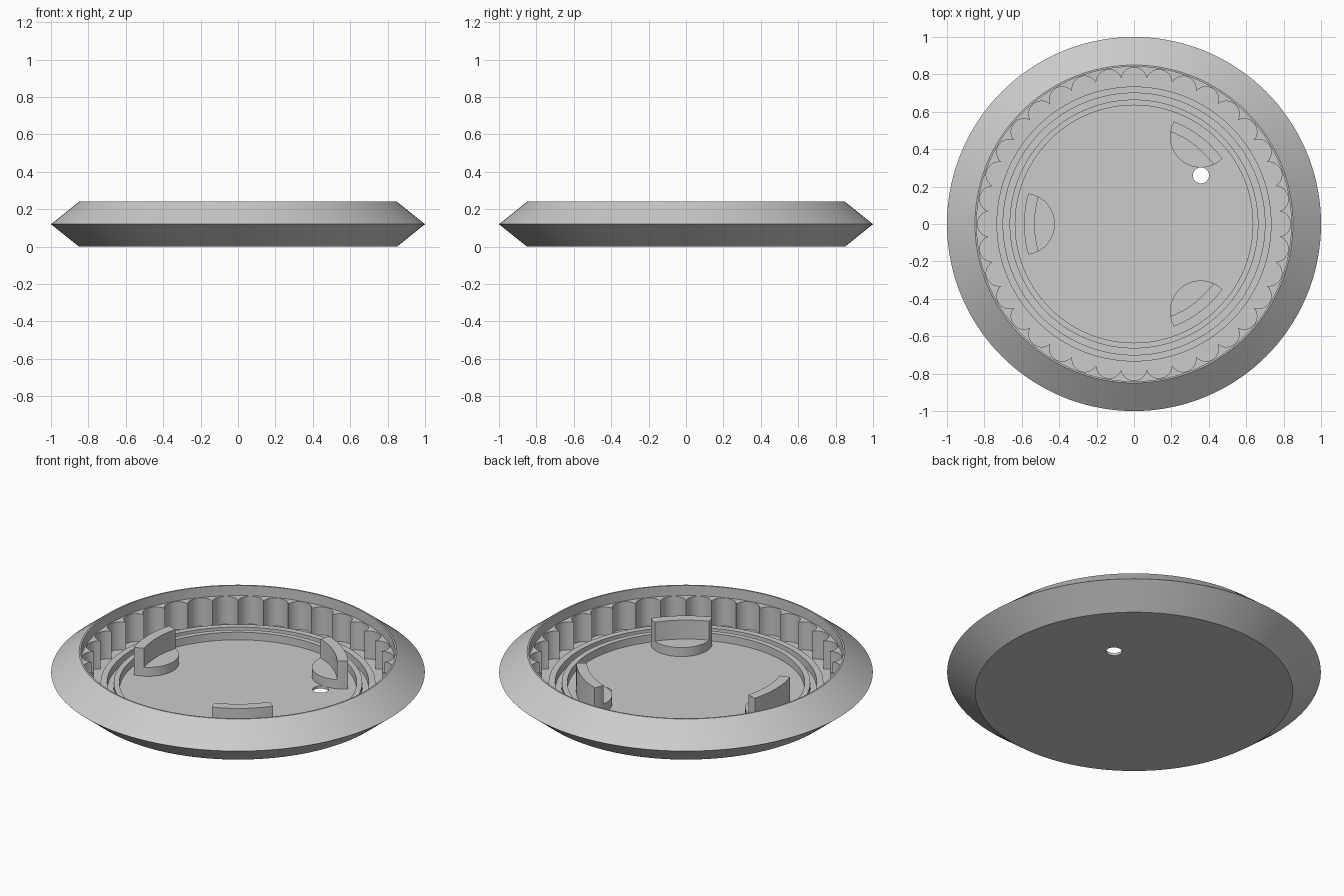
import bpy, bmesh, math

cube = bpy.data.objects.get("Cube")
if cube:
    bpy.data.objects.remove(cube, do_unlink=True)

FLOOR, RIDGE, TOOTH, TOP = 0.015, 0.06, 0.18, 0.24
SEGMENTS, TEETH = 144, 36

grey = bpy.data.materials.new("plain grey")
grey.use_nodes = True
colour = (0.6, 0.6, 0.6, 1)
grey.diffuse_color = colour
grey.node_tree.nodes["Principled BSDF"].inputs["Base Color"].default_value = colour


def finish(name, bm):
    bmesh.ops.remove_doubles(bm, verts=bm.verts, dist=0.00001)
    bmesh.ops.recalc_face_normals(bm, faces=bm.faces)
    mesh = bpy.data.meshes.new(name)
    bm.to_mesh(mesh)
    bm.free()
    obj = bpy.data.objects.new(name, mesh)
    bpy.context.collection.objects.link(obj)
    mesh.materials.append(grey)
    return obj


def smooth(obj):
    bpy.ops.object.select_all(action='DESELECT')
    obj.select_set(True)
    bpy.context.view_layer.objects.active = obj
    bpy.ops.object.shade_smooth_by_angle(angle=math.radians(25))


def polar(r, a):
    return r * math.cos(a), r * math.sin(a)


def lathe(name, profile):
    """Spin a radius/height profile around the z axis."""
    bm = bmesh.new()
    verts = [bm.verts.new((r, 0, z)) for r, z in profile]
    edges = [bm.edges.new(pair) for pair in zip(verts, verts[1:])]
    bmesh.ops.spin(bm, geom=verts + edges, cent=(0, 0, 0), axis=(0, 0, 1),
                   angle=math.tau, steps=SEGMENTS, use_merge=True)
    return finish(name, bm)


def prism(name, outline, z0, z1):
    """Extrude a flat outline upward."""
    bm = bmesh.new()
    face = bm.faces.new([bm.verts.new((x, y, z0)) for x, y in outline])
    new = bmesh.ops.extrude_face_region(bm, geom=[face])["geom"]
    bmesh.ops.translate(bm, vec=(0, 0, z1 - z0),
                        verts=[v for v in new if isinstance(v, bmesh.types.BMVert)])
    return finish(name, bm)


# Bevelled dish with two concentric ridges on its floor
dish = lathe("dish", [
    (0, 0), (0.85, 0), (1, TOP / 2), (0.85, TOP), (0.841, TOP), (0.841, FLOOR),
    (0.735, FLOOR), (0.735, RIDGE), (0.70, RIDGE), (0.70, FLOOR),
    (0.665, FLOOR), (0.665, RIDGE), (0.635, RIDGE), (0.635, FLOOR), (0, FLOOR)])

# Small round hole through the floor
bm = bmesh.new()
bmesh.ops.create_cone(bm, cap_ends=True, segments=32, radius1=0.043, radius2=0.043, depth=0.2)
bmesh.ops.translate(bm, vec=(0.358, 0.26, 0), verts=bm.verts)
cutter = finish("hole_cutter", bm)
cutter.hide_render = True
cut = dish.modifiers.new("hole", 'BOOLEAN')
cut.operation, cut.solver, cut.object = 'DIFFERENCE', 'EXACT', cutter
bpy.context.view_layer.objects.active = dish
bpy.ops.object.modifier_apply(modifier=cut.name)
bpy.data.objects.remove(cutter, do_unlink=True)
smooth(dish)

# Scalloped grip ring inside the wall
STEPS, SPREAD = 12, math.radians(80)
rows = []
for t in range(TEETH):
    turn = t * math.tau / TEETH
    for s in range(STEPS):
        a = SPREAD * (2 * s / STEPS - 1)
        x, y = 0.768 + 0.069 * math.cos(a), 0.069 * math.sin(a)
        rows.append((math.hypot(x, y), turn + math.atan2(y, x)))
bm = bmesh.new()
loops = []
for r, a in rows:
    corners = [(r, FLOOR - 0.005), (r, TOOTH), (0.846, TOOTH), (0.846, FLOOR - 0.005)]
    loops.append([bm.verts.new((*polar(rad, a), z)) for rad, z in corners])
for here, there in zip(loops, loops[1:] + loops[:1]):
    for i in range(4):
        j = (i + 1) % 4
        bm.faces.new((here[i], there[i], there[j], here[j]))
smooth(finish("scalloped_ring", bm))


# Three clips: a half-round foot with a taller curved wall at its back
OUTER, INNER, FOOT = 0.588, 0.531, 0.165


def arc(radius, half, turn, count=16):
    return [polar(radius, turn + half * (2 * i / count - 1)) for i in range(count + 1)]


def half_angle(radius):
    """Half angle at which a centred circle meets the foot circle."""
    return math.acos((radius ** 2 + OUTER ** 2 - FOOT ** 2) / (2 * radius * OUTER))


def foot_arc(turn, low, high, count):
    """Points along the foot circle, angles measured from the dish centre."""
    cx, cy = polar(OUTER, turn)
    points = []
    for i in range(count + 1):
        x, y = polar(FOOT, turn + low + (high - low) * i / count)
        points.append((cx + x, cy + y))
    return points


def foot_angle(radius):
    h = half_angle(radius)
    return math.atan2(radius * math.sin(h), radius * math.cos(h) - OUTER)


for name, degrees in (("right", 180), ("back_left", 52.6), ("front_left", -52.6)):
    turn = math.radians(degrees)
    a_out, a_in = foot_angle(OUTER), foot_angle(INNER)
    back = arc(OUTER, half_angle(OUTER), turn)
    foot = back + foot_arc(turn, a_out, math.tau - a_out, 32)[1:-1]
    smooth(prism(name + "_clip_foot", foot, FLOOR - 0.005, 0.068))
    inner = arc(INNER, half_angle(INNER), turn)[::-1]
    wall = (back + foot_arc(turn, a_out, a_in, 4)[1:-1] + inner
            + foot_arc(turn, -a_in, -a_out, 4)[1:-1])
    smooth(prism(name + "_clip_wall", wall, FLOOR, TOOTH))
